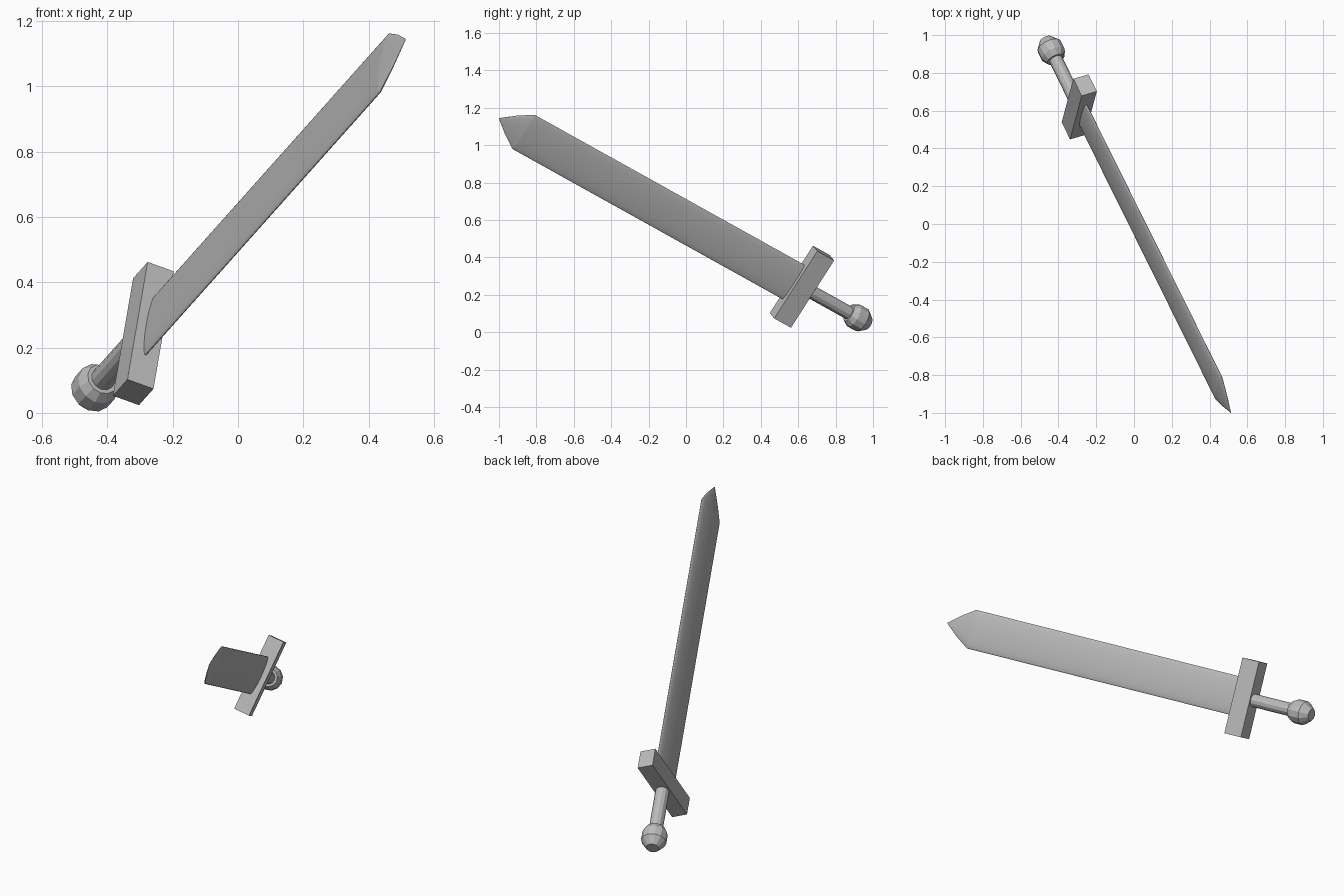
import bpy, bmesh
from math import cos, sin, tau
from mathutils import Vector, Matrix

cube = bpy.data.objects.get("Cube")
if cube:
    bpy.data.objects.remove(cube, do_unlink=True)

grey = bpy.data.materials.new("plain grey")
grey.use_nodes = True
grey.diffuse_color = (0.5, 0.5, 0.5, 1)
grey.node_tree.nodes["Principled BSDF"].inputs["Base Color"].default_value = (0.5, 0.5, 0.5, 1)

# Sword frame: local x = thickness, y = width, z = towards the tip
along = Vector((0.398, -0.802, 0.446)).normalized()
wide = Vector((0.144, 0.533, 0.834))
wide = (wide - along * wide.dot(along)).normalized()
thick = wide.cross(along)
frame = Matrix((thick, wide, along)).transposed().to_4x4()
frame.translation = (-0.29, 0.62, 0.243)


def add_part(name, bm):
    bmesh.ops.recalc_face_normals(bm, faces=bm.faces)
    mesh = bpy.data.meshes.new(name)
    bm.to_mesh(mesh)
    bm.free()
    mesh.materials.append(grey)
    obj = bpy.data.objects.new(name, mesh)
    obj.matrix_world = frame
    bpy.context.collection.objects.link(obj)
    return obj


def loft(name, profile, sides, flatten=1.0):
    """Stack of (z, radius) rings, squashed in thickness; closed at both ends."""
    bm = bmesh.new()
    rings = [[bm.verts.new((flatten * r * cos(tau * i / sides), r * sin(tau * i / sides), z))
              for i in range(sides)] for z, r in profile]
    for low, high in zip(rings, rings[1:]):
        for i in range(sides):
            j = (i + 1) % sides
            bm.faces.new((low[i], low[j], high[j], high[i]))
    bm.faces.new(rings[0])
    bm.faces.new(rings[-1])
    return add_part(name, bm)


# Crossguard
bm = bmesh.new()
bmesh.ops.create_cube(bm, size=1, matrix=Matrix.Diagonal((0.088, 0.432, 0.112, 1)))
add_part("crossguard", bm)

# Flattened blade with a tapered point
loft("blade", [(0.03, 0.11), (1.856, 0.11), (1.94, 0.06), (2.018, 0.003)], 32, 0.13)

# Grip and pommel
loft("grip", [(-0.33, 0.037), (-0.04, 0.037)], 12)
loft("pommel", [(-0.445, 0.035), (-0.40, 0.068), (-0.345, 0.068), (-0.313, 0.05)], 12)
